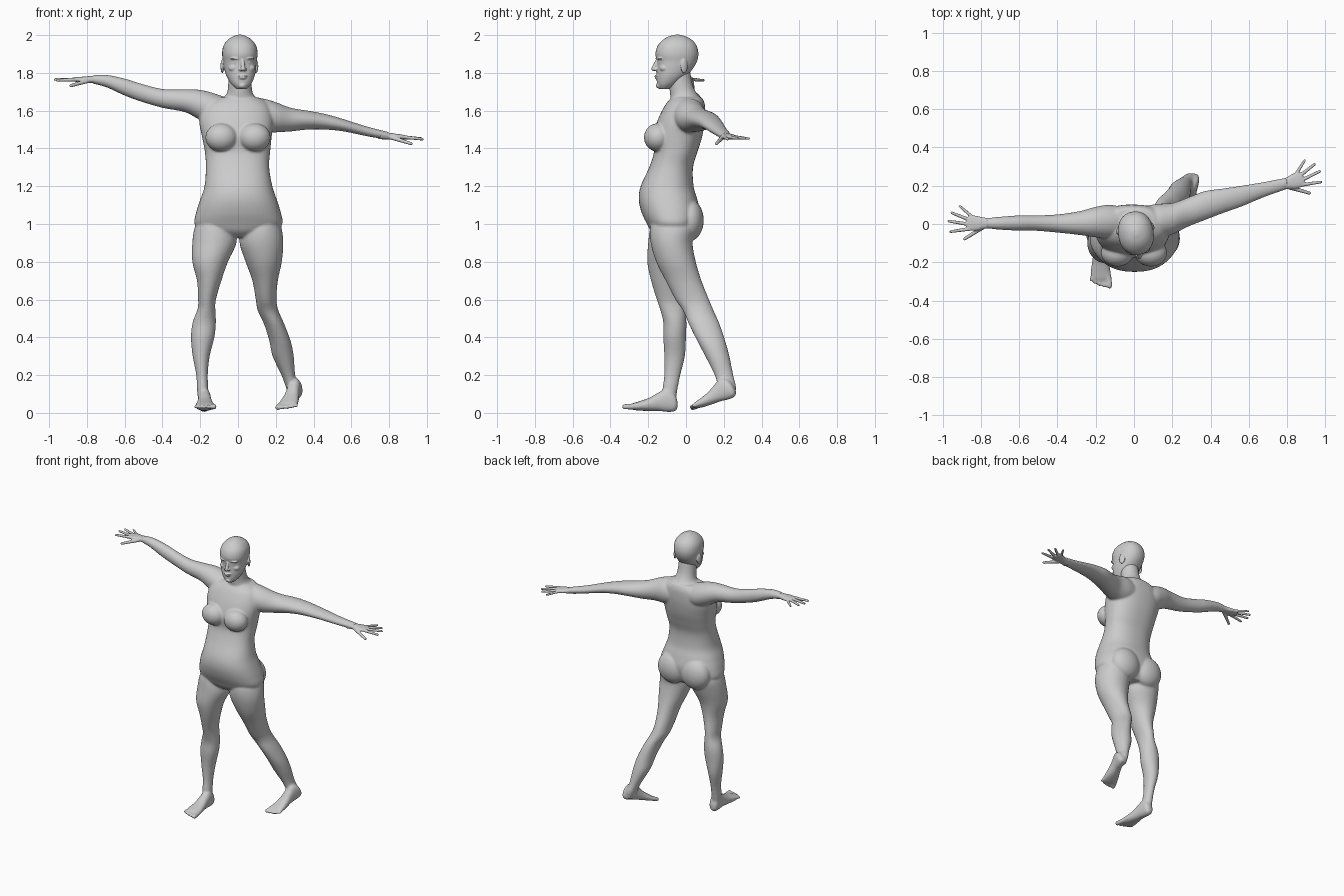
import bpy, bmesh, math
from mathutils import Matrix, Vector


def refine(rows, steps=4):
    # Catmull-Rom subdivision of cross-section rows
    out = []
    for i in range(len(rows) - 1):
        a, b, c, d = rows[max(i - 1, 0)], rows[i], rows[i + 1], rows[min(i + 2, len(rows) - 1)]
        for s in range(steps):
            t = s / steps
            out.append([0.5 * (2 * q + (r - p) * t + (2 * p - 5 * q + 4 * r - u) * t * t
                               + (3 * q - p - 3 * r + u) * t ** 3) for p, q, r, u in zip(a, b, c, d)])
    return out + [list(rows[-1])]


def loft(bm, rows, axis, mat=Matrix(), power=2.0, n=32):
    # rows: position on axis, then min/max of the two other axes
    others = [k for k in range(3) if k != axis]
    rings = []
    for pos, a0, a1, b0, b1 in refine(rows):
        ring = []
        for k in range(n):
            w = 2 * math.pi * k / n
            c, s = math.cos(w), math.sin(w)
            p = Vector((0, 0, 0))
            p[axis] = pos
            p[others[0]] = (a0 + a1) / 2 + (a1 - a0) / 2 * math.copysign(abs(c) ** (2 / power), c)
            p[others[1]] = (b0 + b1) / 2 + (b1 - b0) / 2 * math.copysign(abs(s) ** (2 / power), s)
            ring.append(bm.verts.new(mat @ p))
        rings.append(ring)
    for r, q in zip(rings, rings[1:]):
        for k in range(n):
            bm.faces.new((r[k], r[(k + 1) % n], q[(k + 1) % n], q[k]))
    bm.faces.new(rings[0][::-1])
    bm.faces.new(rings[-1])


def ball(bm, loc, size, mat=Matrix(), rot=Matrix()):
    m = mat @ Matrix.Translation(loc) @ rot @ Matrix.Diagonal((*size, 1))
    bmesh.ops.create_uvsphere(bm, u_segments=24, v_segments=16, radius=1, matrix=m)


def digit(bm, a, b, r0, r1, mat):
    # tapered finger or toe with rounded ends
    a, b = Vector(a), Vector(b)
    d = b - a
    m = mat @ Matrix.Translation((a + b) / 2) @ d.to_track_quat('Z', 'Y').to_matrix().to_4x4()
    bmesh.ops.create_cone(bm, cap_ends=True, segments=16, radius1=r0, radius2=r1, depth=d.length, matrix=m)
    ball(bm, a, (r0,) * 3, mat)
    ball(bm, b, (r1,) * 3, mat)


def finish(bm, name, voxel, smooth):
    bmesh.ops.recalc_face_normals(bm, faces=bm.faces)
    me = bpy.data.meshes.new(name)
    bm.to_mesh(me)
    bm.free()
    ob = bpy.data.objects.new(name, me)
    bpy.context.collection.objects.link(ob)
    r = ob.modifiers.new("skin", 'REMESH')
    r.mode, r.voxel_size, r.use_smooth_shade = 'VOXEL', voxel, True
    s = ob.modifiers.new("soften", 'SMOOTH')
    s.factor, s.iterations = 0.5, smooth


def foot(bm, mat):
    # heel at origin, toes along -y, big toe on +x
    loft(bm, [(0, -.015, .015, .025, .06), (-.015, -.03, .03, .008, .1), (-.055, -.034, .034, .005, .13),
              (-.10, -.036, .036, .01, .108), (-.15, -.044, .042, .01, .08), (-.2, -.053, .05, .012, .062),
              (-.235, -.053, .053, .016, .052), (-.25, -.04, .045, .022, .045)], 1, mat, 2.3)
    for x, y, r in ((.04, -.28, .015), (.014, -.278, .011), (-.009, -.27, .011), (-.03, -.26, .010), (-.048, -.245, .010)):
        digit(bm, (x * .9, -.22, .034), (x * 1.08, y, .033), r * 1.1, r, mat)


def hand(name, mat):
    # wrist at origin, fingers along +x, thumb on -y
    bm = bmesh.new()
    loft(bm, [(-.03, -.027, .027, -.02, .02), (.02, -.029, .028, -.018, .018), (.06, -.039, .037, -.016, .015),
              (.095, -.04, .04, -.013, .013), (.115, -.03, .025, -.009, .009)], 0, mat, 2.4)
    for a, b, r in (((.03, -.022, -.006), (.125, -.083, -.033), .012),
                    ((.09, -.029, 0), (.198, -.045, -.004), .0105),
                    ((.095, -.008, 0), (.208, .01, 0), .0105),
                    ((.09, .013, 0), (.192, .053, 0), .0105),
                    ((.08, .027, 0), (.15, .088, -.004), .0095)):
        digit(bm, a, b, r, r * .7, mat)
    finish(bm, name, .004, 2)


body = bmesh.new()
# torso
loft(body, [(.93, -.1, .1, -.15, .03), (.96, -.19, .19, -.185, .05), (1.0, -.23, .235, -.207, .065),
            (1.06, -.222, .227, -.235, .075), (1.13, -.2, .205, -.25, .06), (1.2, -.177, .182, -.24, .04),
            (1.3, -.17, .165, -.195, .037), (1.38, -.175, .17, -.17, .06), (1.46, -.19, .178, -.175, .085),
            (1.55, -.205, .187, -.15, .1), (1.63, -.18, .165, -.11, .1), (1.67, -.11, .11, -.075, .085)],
     2, power=2.3, n=48)
for s in (-1, 1):
    ball(body, (s * .088, -.15, 1.458), (.085, .073, .075))   # chest
    ball(body, (s * .092, .02, 1.02), (.11, .074, .11))       # seat
# neck
loft(body, [(1.58, -.12, .14, -.08, .1), (1.65, -.09, .11, -.08, .09), (1.69, -.06, .08, -.085, .058),
            (1.74, -.052, .072, -.09, .035), (1.82, -.05, .07, -.1, .02)], 2)
# right leg
loft(body, [(1.04, -.2, -.04, -.17, .03), (.98, -.23, -.015, -.19, .05), (.9, -.242, -.008, -.2, .03),
            (.8, -.242, -.053, -.205, -.005), (.7, -.217, -.088, -.185, -.015), (.6, -.211, -.117, -.155, -.008),
            (.55, -.214, -.12, -.138, -.004), (.48, -.24, -.117, -.12, .002), (.4, -.249, -.125, -.12, 0),
            (.3, -.24, -.15, -.115, -.006), (.2, -.221, -.16, -.115, -.03), (.12, -.217, -.157, -.125, -.046),
            (.06, -.21, -.163, -.12, -.055)], 2)
foot(body, Matrix.Translation((-.18, -.045, 0)) @ Matrix.Rotation(math.radians(2), 4, 'Z'))
# left leg
loft(body, [(1.04, .04, .2, -.17, .03), (.98, .015, .23, -.19, .05), (.9, .008, .24, -.187, .035),
            (.8, .04, .232, -.158, .052), (.7, .076, .211, -.108, .082), (.6, .094, .203, -.056, .122),
            (.54, .105, .215, -.015, .147), (.47, .138, .245, .015, .178), (.38, .166, .279, .06, .208),
            (.3, .183, .295, .102, .23), (.2, .23, .303, .152, .25), (.14, .252, .322, .17, .265),
            (.09, .27, .33, .19, .26)], 2)
foot(body, Matrix.Translation((.322, .272, .083)) @ Matrix.Rotation(math.radians(-16), 4, 'Z')
     @ Matrix.Rotation(math.radians(19), 4, 'X') @ Matrix.Diagonal((-.97, .94, .97, 1)))
# right arm
loft(body, [(-.04, -.05, .08, 1.53, 1.66), (-.12, -.075, .1, 1.52, 1.69), (-.2, -.07, .09, 1.55, 1.71),
            (-.28, -.058, .068, 1.592, 1.713), (-.4, -.045, .05, 1.615, 1.715), (-.52, -.035, .045, 1.65, 1.745),
            (-.6, -.035, .045, 1.68, 1.77), (-.7, -.03, .038, 1.725, 1.79), (-.77, -.023, .031, 1.743, 1.788)], 0)
# left arm
loft(body, [(.04, -.05, .09, 1.5, 1.64), (.12, -.07, .105, 1.48, 1.665), (.2, -.055, .11, 1.485, 1.645),
            (.28, -.015, .138, 1.49, 1.615), (.37, .02, .172, 1.5, 1.6), (.46, .055, .185, 1.5, 1.583),
            (.56, .09, .2, 1.49, 1.555), (.68, .14, .22, 1.465, 1.517), (.8, .182, .243, 1.445, 1.486)], 0)
finish(body, "body", .007, 5)

# hands
hand("right_hand", Matrix.Translation((-.76, .005, 1.765)) @ Matrix.Diagonal((-1, 1, 1, 1)))
hand("left_hand", Matrix.Translation((.775, .205, 1.467)) @ Matrix.Rotation(math.radians(17), 4, 'Z')
     @ Matrix.Rotation(math.radians(4), 4, 'Y'))

# head, turned a little
head = bmesh.new()
turn = (Matrix.Translation((.01, -.05, 0)) @ Matrix.Rotation(math.radians(8), 4, 'Z')
        @ Matrix.Translation((0, .05, 0)))
loft(head, [(1.715, -.028, .028, -.14, -.09), (1.74, -.052, .052, -.153, -.05), (1.78, -.073, .073, -.156, 0),
            (1.82, -.083, .083, -.155, .035), (1.86, -.088, .088, -.155, .058), (1.9, -.093, .093, -.162, .066),
            (1.94, -.087, .087, -.152, .058), (1.97, -.068, .068, -.128, .037), (1.99, -.042, .042, -.098, .005),
            (2.002, -.012, .012, -.06, -.03)], 2, turn, 2.2)
ball(head, (0, -.135, 1.733), (.025, .025, .018), turn)                      # chin
digit(head, (0, -.155, 1.865), (0, -.172, 1.822), .008, .013, turn)          # nose
ball(head, (0, -.155, 1.783), (.026, .013, .006), turn)                      # lips
ball(head, (0, -.154, 1.773), (.021, .013, .006), turn)
for s in (-1, 1):
    ball(head, (s * .011, -.162, 1.818), (.01, .01, .008), turn)             # nostrils
    ball(head, (s * .034, -.14, 1.876), (.03, .019, .007), turn)             # brow
    ball(head, (s * .034, -.136, 1.857), (.014, .014, .008), turn)           # eye
    ball(head, (s * .045, -.122, 1.825), (.026, .025, .02), turn)            # cheek
    ball(head, (s * .09, -.022, 1.835), (.009, .021, .037), turn,
         Matrix.Rotation(math.radians(s * 20), 4, 'Z'))                      # ear
finish(head, "head", .004, 3)
